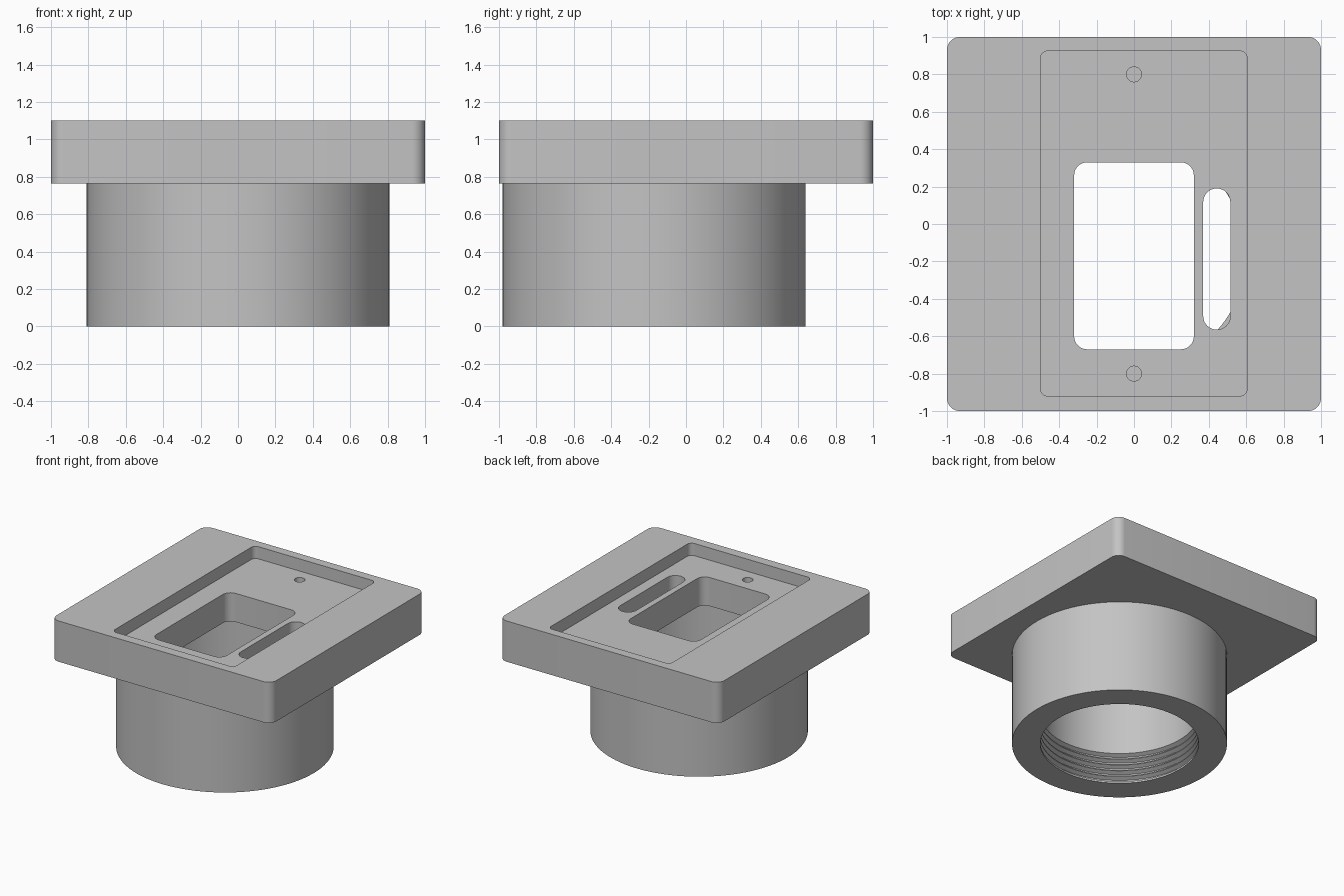
import bpy, bmesh, math

if "Cube" in bpy.data.objects:
    bpy.data.objects.remove(bpy.data.objects["Cube"])

PLATE_Z, TOP_Z, FLOOR_Z = 0.765, 1.10, 1.0
TUBE_Y = -0.17

grey = bpy.data.materials.new("mid grey")
grey.diffuse_color = (0.55, 0.55, 0.55, 1)
grey.use_nodes = True
grey.node_tree.nodes["Principled BSDF"].inputs["Base Color"].default_value = grey.diffuse_color


def make_object(name, bm):
    bmesh.ops.remove_doubles(bm, verts=bm.verts, dist=1e-5)
    bmesh.ops.recalc_face_normals(bm, faces=bm.faces)
    mesh = bpy.data.meshes.new(name)
    bm.to_mesh(mesh)
    bm.free()
    mesh.materials.append(grey)
    obj = bpy.data.objects.new(name, mesh)
    bpy.context.collection.objects.link(obj)
    return obj


def rounded_block(name, x0, x1, y0, y1, z0, z1, r, steps=8):
    """Upright block with rounded vertical corners."""
    bm = bmesh.new()
    corners = [(x1 - r, y1 - r), (x0 + r, y1 - r), (x0 + r, y0 + r), (x1 - r, y0 + r)]
    outline = []
    for i, (cx, cy) in enumerate(corners):
        for k in range(steps + 1):
            a = math.pi / 2 * (i + k / steps)
            p = (cx + r * math.cos(a), cy + r * math.sin(a))
            if not outline or math.dist(p, outline[-1]) > 1e-5:
                outline.append(p)
    if math.dist(outline[0], outline[-1]) < 1e-5:
        outline.pop()
    low = [bm.verts.new((x, y, z0)) for x, y in outline]
    high = [bm.verts.new((x, y, z1)) for x, y in outline]
    bm.faces.new(low[::-1])
    bm.faces.new(high)
    for i in range(len(low)):
        j = (i + 1) % len(low)
        bm.faces.new((low[i], low[j], high[j], high[i]))
    return make_object(name, bm)


def lathe(name, profile, cx, cy, n=96):
    """Closed solid turned from (radius, height) points, bottom to top."""
    bm = bmesh.new()
    rings = [[bm.verts.new((cx + r * math.cos(2 * math.pi * i / n),
                            cy + r * math.sin(2 * math.pi * i / n), z))
              for i in range(n)] for r, z in profile]
    for a, b in zip(rings, rings[1:]):
        for i in range(n):
            j = (i + 1) % n
            bm.faces.new((a[i], a[j], b[j], b[i]))
    bm.faces.new(rings[0][::-1])
    bm.faces.new(rings[-1])
    return make_object(name, bm)


def combine(target, tool, operation):
    mod = target.modifiers.new(operation.lower(), 'BOOLEAN')
    mod.operation, mod.solver, mod.object = operation, 'EXACT', tool
    bpy.context.view_layer.objects.active = target
    bpy.ops.object.modifier_apply(modifier=mod.name)
    bpy.data.objects.remove(tool)


# Square plate joined to the round collar
body = rounded_block("mounting_plate_with_collar", -1, 1, -1, 1, PLATE_Z, TOP_Z, 0.07)
combine(body, lathe("collar", [(0.81, 0), (0.81, 0.82)], 0, TUBE_Y), 'UNION')

# Bore: thread grooves near the mouth, smooth wall above
bore = [(0.597, -0.02), (0.597, 0.015)]
pitch = 0.05
for i in range(5):
    z = 0.015 + i * pitch
    bore += [(0.628, z + 0.018), (0.628, z + 0.027), (0.597, z + 0.043), (0.597, z + pitch)]
bore += [(0.597, PLATE_Z)]
combine(body, lathe("bore", bore, 0, TUBE_Y), 'DIFFERENCE')

# Recess, window and slot in the plate
combine(body, rounded_block("recess", -0.5, 0.605, -0.92, 0.925, FLOOR_Z, 1.2, 0.04), 'DIFFERENCE')
combine(body, rounded_block("window", -0.32, 0.32, -0.67, 0.33, 0.7, 1.15, 0.07), 'DIFFERENCE')
combine(body, rounded_block("slot", 0.37, 0.515, -0.565, 0.19, 0.764, 1.15, 0.0725), 'DIFFERENCE')

# Blind screw holes
for y in (-0.8, 0.8):
    combine(body, lathe("screw_hole", [(0.04, 0.85), (0.04, 1.15)], 0, y, 32), 'DIFFERENCE')

bpy.ops.object.select_all(action='DESELECT')
body.select_set(True)
bpy.context.view_layer.objects.active = body
bpy.ops.object.shade_smooth_by_angle(angle=math.radians(25))
